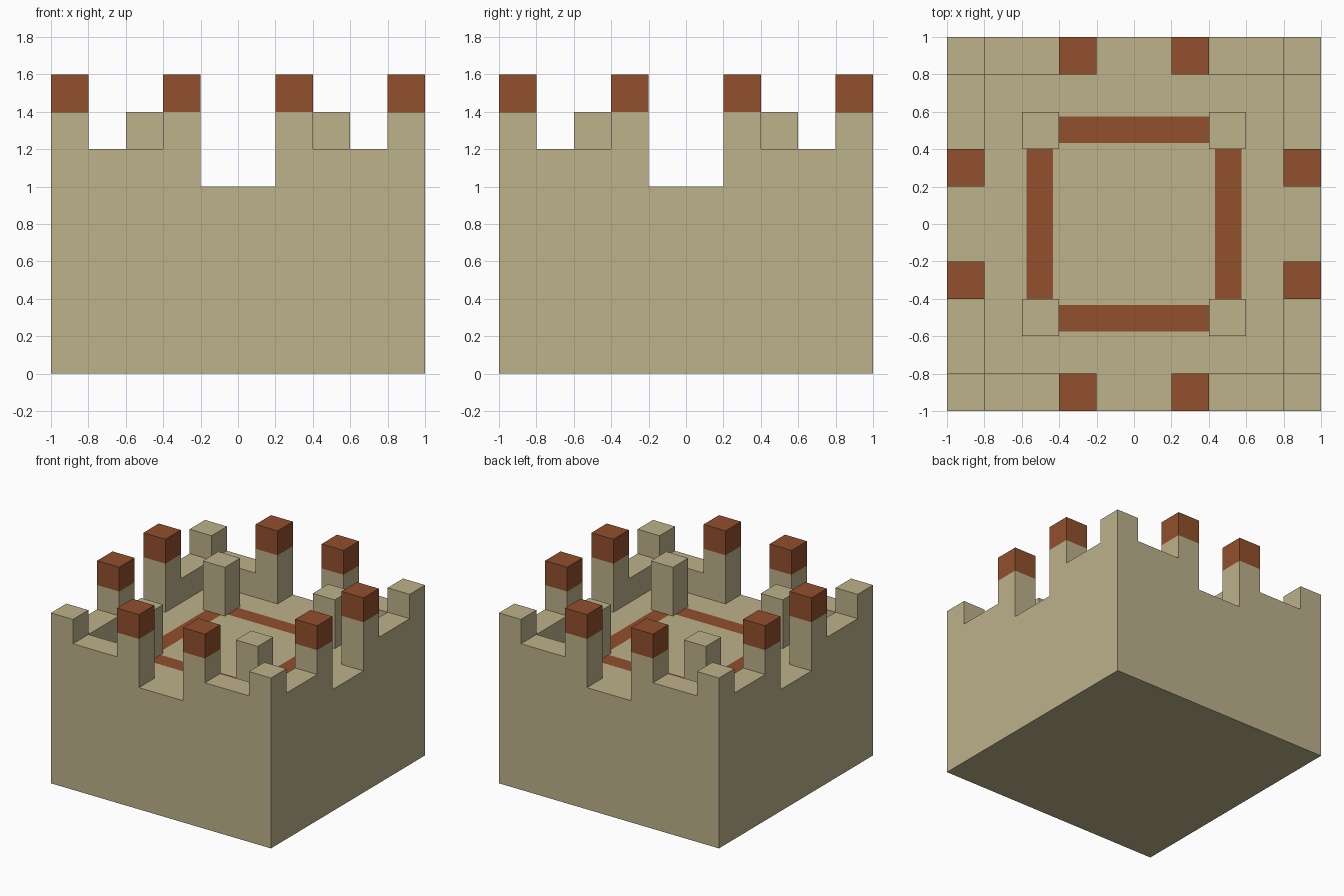
import bpy
import bmesh

cube = bpy.data.objects.get("Cube")
if cube:
    bpy.data.objects.remove(cube, do_unlink=True)


def make_material(name, rgb):
    mat = bpy.data.materials.new(name)
    mat.use_nodes = True
    color = (*rgb, 1)
    mat.diffuse_color = color
    mat.node_tree.nodes["Principled BSDF"].inputs["Base Color"].default_value = color
    return mat


stone = make_material("sandstone", (0.509, 0.445, 0.258))
brick = make_material("red brick", (0.287, 0.080, 0.026))

DECK = 1.0      # height of the roof deck
CAP = 1.4       # height where the brick caps begin
T = 0.2         # wall thickness


def box_mesh(low, high):
    """Axis-aligned box between two corners."""
    bm = bmesh.new()
    bmesh.ops.create_cube(bm, size=1)
    for v in bm.verts:
        for i in range(3):
            v.co[i] = high[i] if v.co[i] > 0 else low[i]
    return bm


def finish(bm, name):
    mesh = bpy.data.meshes.new(name)
    bm.to_mesh(mesh)
    bm.free()
    mesh.materials.append(stone)
    mesh.materials.append(brick)
    obj = bpy.data.objects.new(name, mesh)
    bpy.context.collection.objects.link(obj)
    return obj


def rooftop_block(name, x, y, top):
    """Block on the deck, mirrored to all four quarters; brick above CAP."""
    bm = box_mesh((x[0], y[0], DECK), (x[1], y[1], top))
    # The underside is hidden on the deck
    bottom = [f for f in bm.faces if f.normal.z < -0.5]
    bmesh.ops.delete(bm, geom=bottom, context='FACES_ONLY')
    if top > CAP:
        bmesh.ops.bisect_plane(bm, geom=bm.verts[:] + bm.edges[:] + bm.faces[:],
                               plane_co=(0, 0, CAP), plane_no=(0, 0, 1))
        for f in bm.faces:
            f.material_index = int(f.calc_center_median().z > CAP)
    obj = finish(bm, name)
    mirror = obj.modifiers.new("Mirror", 'MIRROR')
    mirror.use_axis = (True, True, False)
    mirror.use_mirror_merge = False
    return obj


# Keep body, with a square brick ring inset in the deck
bm = box_mesh((-1, -1, 0), (1, 1, DECK))
bm.normal_update()
deck = max(bm.faces, key=lambda f: f.calc_center_median().z)
bmesh.ops.inset_region(bm, faces=[deck], thickness=0.6)
ring = bmesh.ops.inset_region(bm, faces=[deck], thickness=T)["faces"]
for face in ring:
    face.material_index = 1
finish(bm, "keep_body")

# Battlements: corner posts, then low walls and capped merlons on each side
outer = (1 - T, 1)
rooftop_block("corner_posts", outer, outer, CAP)
wall_span, merlon_span = (0.4, 0.8), (0.2, 0.4)
rooftop_block("front_back_walls", wall_span, outer, DECK + T)
rooftop_block("side_walls", outer, wall_span, DECK + T)
rooftop_block("front_back_merlons", merlon_span, outer, CAP + T)
rooftop_block("side_merlons", outer, merlon_span, CAP + T)

# Free-standing posts on the deck
rooftop_block("deck_posts", (0.4, 0.6), (0.4, 0.6), CAP)
